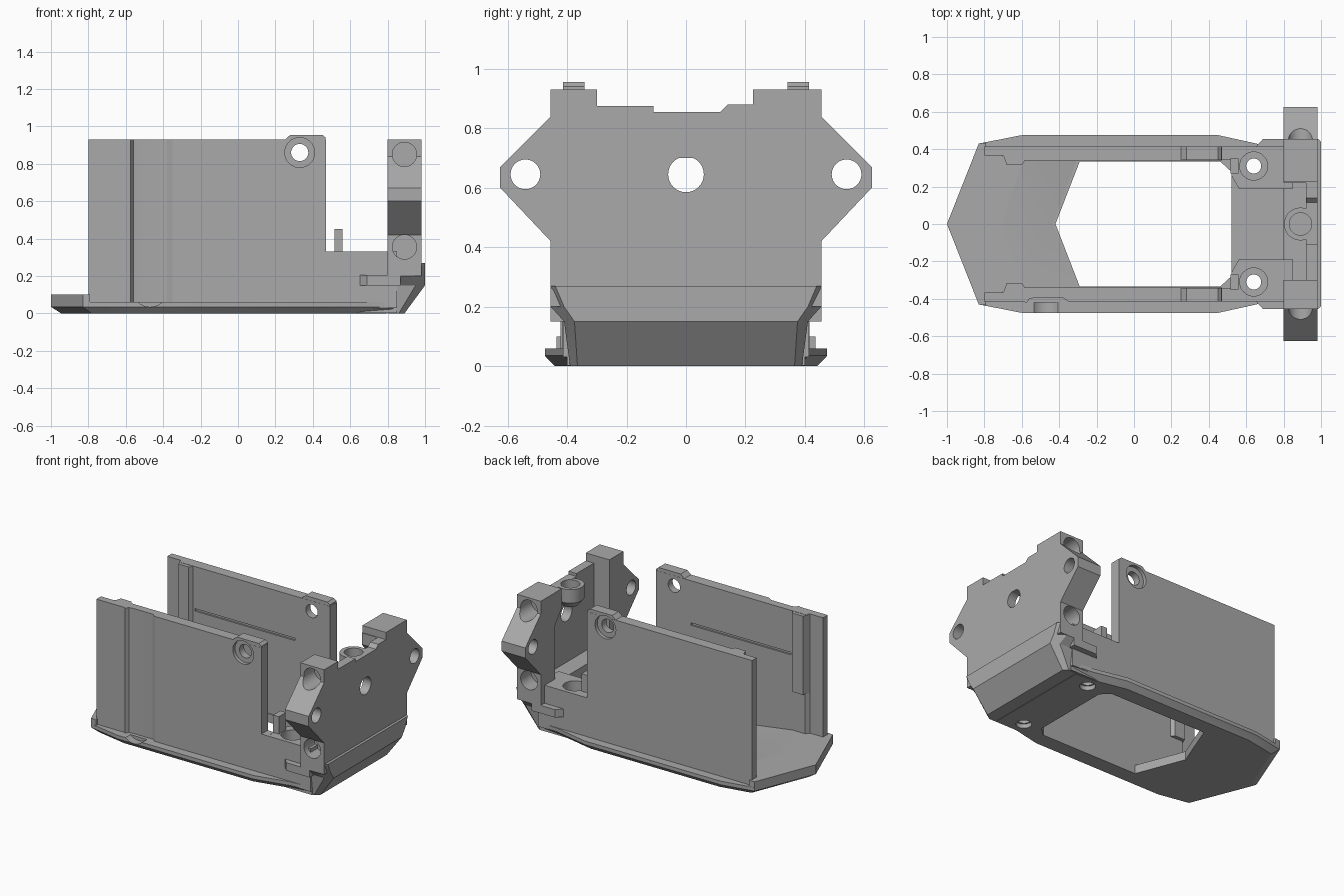
import bpy, bmesh, math

if "Cube" in bpy.data.objects:
    bpy.data.objects.remove(bpy.data.objects["Cube"], do_unlink=True)

grey = bpy.data.materials.new("matte grey")
grey.use_nodes = True
colour = (0.4, 0.4, 0.4, 1)
grey.diffuse_color = colour
grey.node_tree.nodes["Principled BSDF"].inputs["Base Color"].default_value = colour


def loft(name, rings):
    """Closed solid through rings that have the same number of points."""
    bm = bmesh.new()
    loops = [[bm.verts.new(p) for p in ring] for ring in rings]
    for a, b in zip(loops, loops[1:]):
        for i in range(len(a)):
            j = (i + 1) % len(a)
            bm.faces.new((a[i], a[j], b[j], b[i]))
    bm.faces.new(loops[0])
    bm.faces.new(loops[-1])
    bmesh.ops.recalc_face_normals(bm, faces=bm.faces)
    mesh = bpy.data.meshes.new(name)
    bm.to_mesh(mesh)
    bm.free()
    mesh.materials.append(grey)
    obj = bpy.data.objects.new(name, mesh)
    bpy.context.collection.objects.link(obj)
    return obj


def prism(name, pts, axis, lo, hi):
    """Extrude a flat outline along one axis."""
    place = {"x": lambda p, t: (t, p[0], p[1]),
             "y": lambda p, t: (p[0], t, p[1]),
             "z": lambda p, t: (p[0], p[1], t)}[axis]
    return loft(name, [[place(p, t) for p in pts] for t in (lo, hi)])


def box(name, x, y, z):
    return prism(name, [(x[0], y[0]), (x[1], y[0]), (x[1], y[1]), (x[0], y[1])], "z", *z)


def circle(a, b, r, top=9):
    return [(a + r * math.cos(t * math.tau / 32), min(top, b + r * math.sin(t * math.tau / 32)))
            for t in range(32)]


def hole(a, b, r, axis, lo, hi, top=9):
    return prism("cutter", circle(a, b, r, top), axis, lo, hi)


def mirrored(half):
    """Complete an outline across y = 0; end points on the axis are kept once."""
    return half + [(x, -y) for x, y in reversed(half) if y]


def cut(obj, cutters):
    for c in cutters:
        mod = obj.modifiers.new("cut", "BOOLEAN")
        mod.object, mod.operation, mod.solver = c, "DIFFERENCE", "EXACT"
    bpy.context.view_layer.update()
    graph = bpy.context.evaluated_depsgraph_get()
    mesh = bpy.data.meshes.new_from_object(obj.evaluated_get(graph))
    obj.modifiers.clear()
    obj.data = mesh
    for c in cutters:
        bpy.data.objects.remove(c, do_unlink=True)


def screw_holes(bottom):
    out = []
    for s in (-1, 1):
        out += [hole(.64, s * .31, .04, "z", -.1, .5),
                hole(.64, s * .31, .075, "z", .2, .5),
                hole(.64, s * .31, .05, "z", -.1, bottom)]
    return out


# Base plate with chamfered underside and the large opening
outline = mirrored([(-1, 0), (-.83, -.43), (-.6, -.475), (.45, -.475), (.7, -.42), (.84, -.41)])
base = loft("base_plate", [[(x * .945, y * .93, 0) for x, y in outline],
                           [(x, y, .035) for x, y in outline],
                           [(x, y, .06) for x, y in outline]])
opening = mirrored([(-.42, 0), (-.29, -.335), (.46, -.335), (.52, -.28)])
cut(base, [prism("cutter", opening, "z", -.1, .2),
           hole(-.47, .13, .095, "y", -.6, -.42)] + screw_holes(.03))

# Raised tail floor and its chevron ramp
tail = [(-1, 0), (-.83, -.43), (-.79, -.435), (-.79, -.38), (-.59, -.345), (-.71, 0)]
prism("tail_floor", tail[:5] + [(-.71, 0)] + [(x, -y) for x, y in tail[4:0:-1]], "z", .05, .1)
ramp = [(-.74, .1), (-.71, .1), (-.42, .058), (-.42, .04), (-.74, .04)]
loft("tail_ramp", [[(x + d, y, z) for x, z in ramp]
                   for y, d in ((-.345, .13), (0, 0), (.345, .13))])

for s, side in ((-1, "front"), (1, "back")):
    def span(a, b):
        return sorted((s * a, s * b))

    # Tall side wall; the front one has a shallow outer recess
    inner = [(.47, .34), (-.68, .34), (-.7, .365), (-.8, .365)]
    outer = [(-.8, .415), (.47, .415)]
    if s < 0:
        outer[1:1] = [(-.59, .415), (-.575, .422), (-.56, .4), (-.53, .395),
                      (-.38, .395), (-.35, .415)]
    wall = prism(side + "_wall", [(x, s * y) for x, y in inner + outer], "z", .03, .93)
    boss = prism(side + "_wall_raised_corner",
                 [(.24, .92), (.28, .955), (.45, .955), (.469, .94), (.469, .9), (.24, .9)],
                 "y", *span(.341, .414))
    for part in (wall, boss):
        cut(part, [hole(.33, .86, .046, "y", *span(.2, .6)),
                   hole(.33, .86, .08, "y", *span(.39, .6))])
    cut(wall, [box("cutter", (-.57, .2), span(.3, .352), (.62, .637))])
    prism(side + "_wall_rib", [(x, s * y) for x, y in
                               [(-.58, .345), (-.6, .315), (-.68, .315), (-.7, .37)]],
          "z", .38, .928)

    # Low corner structure with screw seat, post and side fin
    prism(side + "_low_rail", [(x, s * y) for x, y in
                               [(.46, .345), (.52, .345), (.52, .4), (.85, .4),
                                (.85, .414), (.46, .414)]], "z", .03, .33)
    block = prism(side + "_screw_block", [(x, s * y) for x, y in
                                          [(.52, .26), (.56, .19), (.85, .19),
                                           (.85, .405), (.52, .405)]], "z", .03, .329)
    cut(block, screw_holes(.03))
    box(side + "_post", (.515, .56), span(.27, .35), (.31, .45))
    prism(side + "_side_fin", [(x, s * y) for x, y in
                               [(.64, .4), (.69, .455), (.87, .455), (.87, .4)]],
          "z", .15, .205)

# Thin floor between the screw blocks
floor = box("rear_floor", (.52, .85), (-.4, .4), (.002, .1))
cut(floor, screw_holes(.03))

# Faceted lower end block
levels = [(0, .39, .86, .89, .365), (.15, .41, .95, 1, .375),
          (.2, .455, .93, 1, .41), (.27, .455, .985, 1, .44)]
loft("end_block", [[(x, y, z) for x, y in
                    [(.8, -w), (a, -w), (b, -c), (b, c), (a, w), (.8, w)]]
                   for z, w, a, b, c in levels])

# Upright end plate with angled ears
ear = [(.455, .2), (.455, .42), (.625, .6), (.625, .67), (.455, .84), (.455, .93)]
top = [(.225, .93), (.225, .88), (.14, .88), (.115, .855),
       (-.11, .855), (-.11, .875), (-.3, .875), (-.3, .93)]
plate = prism("end_plate", ear + top + [(-y, z) for y, z in reversed(ear)], "x", .8, .982)
recess = [(-.3, .3), (.3, .3), (.3, .7), (.22, .8), (.22, 1), (-.3, 1)]
cutters = [prism("cutter", recess, "x", .7, .92),
           hole(0, .645, .06, "x", .7, 1.1, .7),
           hole(.89, 0, .06, "z", .77, 1)]
for s in (-1, 1):
    cutters.append(hole(s * .54, .645, .05, "x", .7, 1.1))
    for z in (.85, .355):
        cutters.append(hole(.89, z, .065, "y", *sorted((s * .34, s * .8))))
cut(plate, cutters)

# Hanging vertical screw boss on the inner face
boss = loft("end_plate_boss", [[(x, y, z) for x, y in circle(.89, 0, r)]
                               for z, r in ((.715, .05), (.76, .088), (.854, .088))])
cut(boss, [hole(.89, 0, .06, "z", .77, 1)])

# Smooth the round holes, keep the edges sharp
bpy.ops.object.select_all(action="DESELECT")
for obj in bpy.context.scene.objects:
    if obj.type == "MESH":
        obj.select_set(True)
        bpy.context.view_layer.objects.active = obj
bpy.ops.object.shade_smooth_by_angle(angle=math.radians(25))
